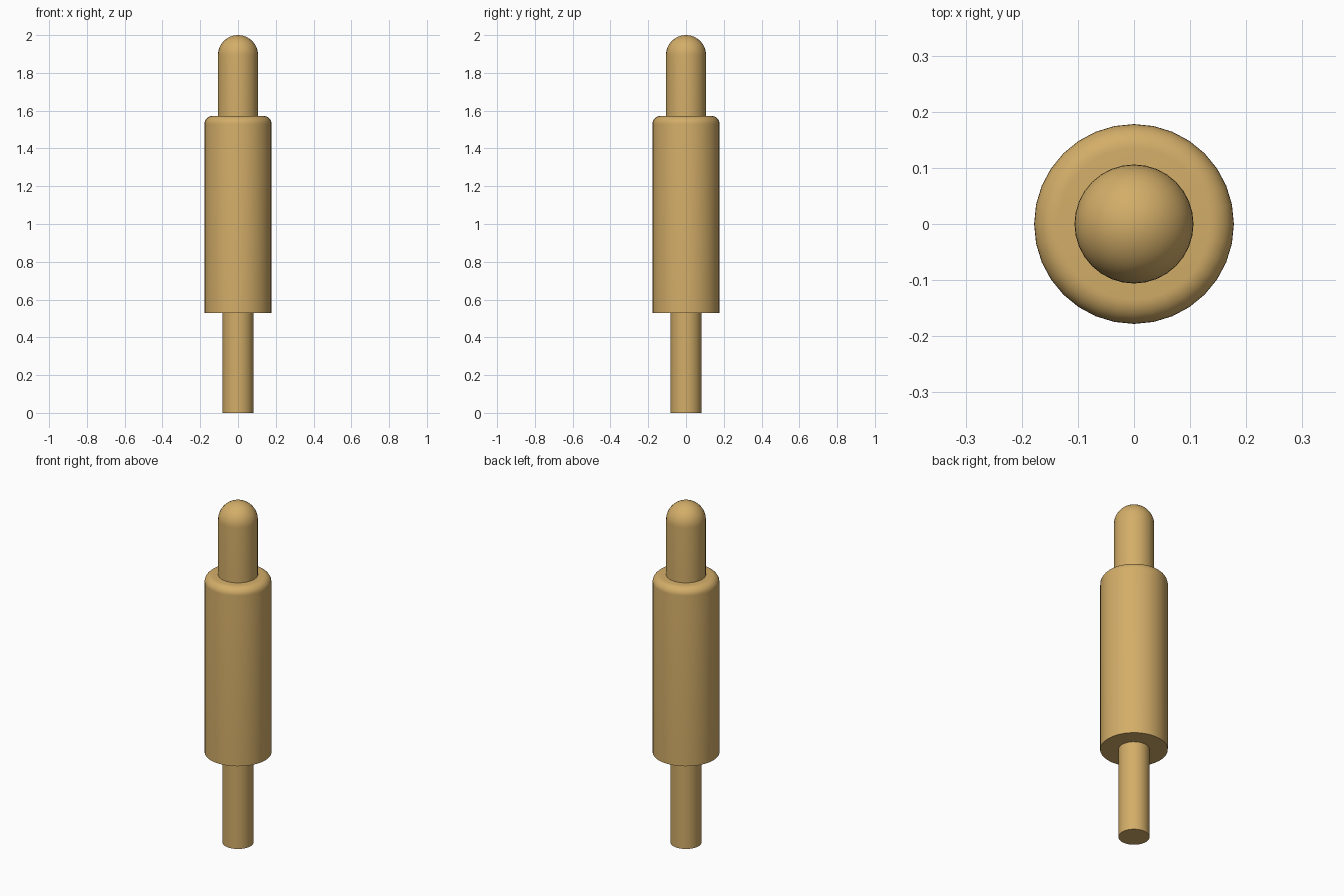
import bpy, bmesh, math

cube = bpy.data.objects.get("Cube")
if cube:
    bpy.data.objects.remove(cube, do_unlink=True)

SEGMENTS = 32

brass = bpy.data.materials.new("brass")
brass.use_nodes = True
colour = (0.65, 0.42, 0.14, 1.0)
brass.diffuse_color = colour
brass.node_tree.nodes["Principled BSDF"].inputs["Base Color"].default_value = colour


def arc(r_centre, z_centre, radius, steps):
    """Quarter circle from the outer side up to the top."""
    angles = [math.pi / 2 * i / steps for i in range(steps + 1)]
    return [(r_centre + radius * math.cos(a), z_centre + radius * math.sin(a)) for a in angles]


def lathe(name, profile):
    """Spin an (r, z) profile, running from the bottom axis to the top axis."""
    bm = bmesh.new()
    verts = [bm.verts.new((r, 0, z)) for r, z in profile]
    edges = [bm.edges.new(pair) for pair in zip(verts, verts[1:])]
    bmesh.ops.spin(bm, geom=verts + edges, cent=(0, 0, 0), axis=(0, 0, 1),
                   angle=2 * math.pi, steps=SEGMENTS, use_merge=True)
    bmesh.ops.remove_doubles(bm, verts=bm.verts, dist=1e-5)
    bmesh.ops.recalc_face_normals(bm, faces=bm.faces)
    mesh = bpy.data.meshes.new(name)
    bm.to_mesh(mesh)
    bm.free()
    mesh.materials.append(brass)
    obj = bpy.data.objects.new(name, mesh)
    bpy.context.collection.objects.link(obj)
    bpy.ops.object.select_all(action='DESELECT')
    obj.select_set(True)
    bpy.context.view_layer.objects.active = obj
    bpy.ops.object.shade_smooth_by_angle(angle=math.radians(35))
    return obj


# Thin solder tail, its top tucked inside the barrel
lathe("tail_pin", [(0, 0), (0.082, 0), (0.082, 0.56), (0, 0.56)])

# Barrel with a rounded top rim
lathe("barrel", [(0, 0.53), (0.178, 0.53)] + arc(0.135, 1.529, 0.043, 8) + [(0, 1.572)])

# Plunger with a hemispherical tip, its foot tucked inside the barrel
lathe("plunger", [(0, 1.54), (0.106, 1.54)] + arc(0, 1.894, 0.106, 12))
